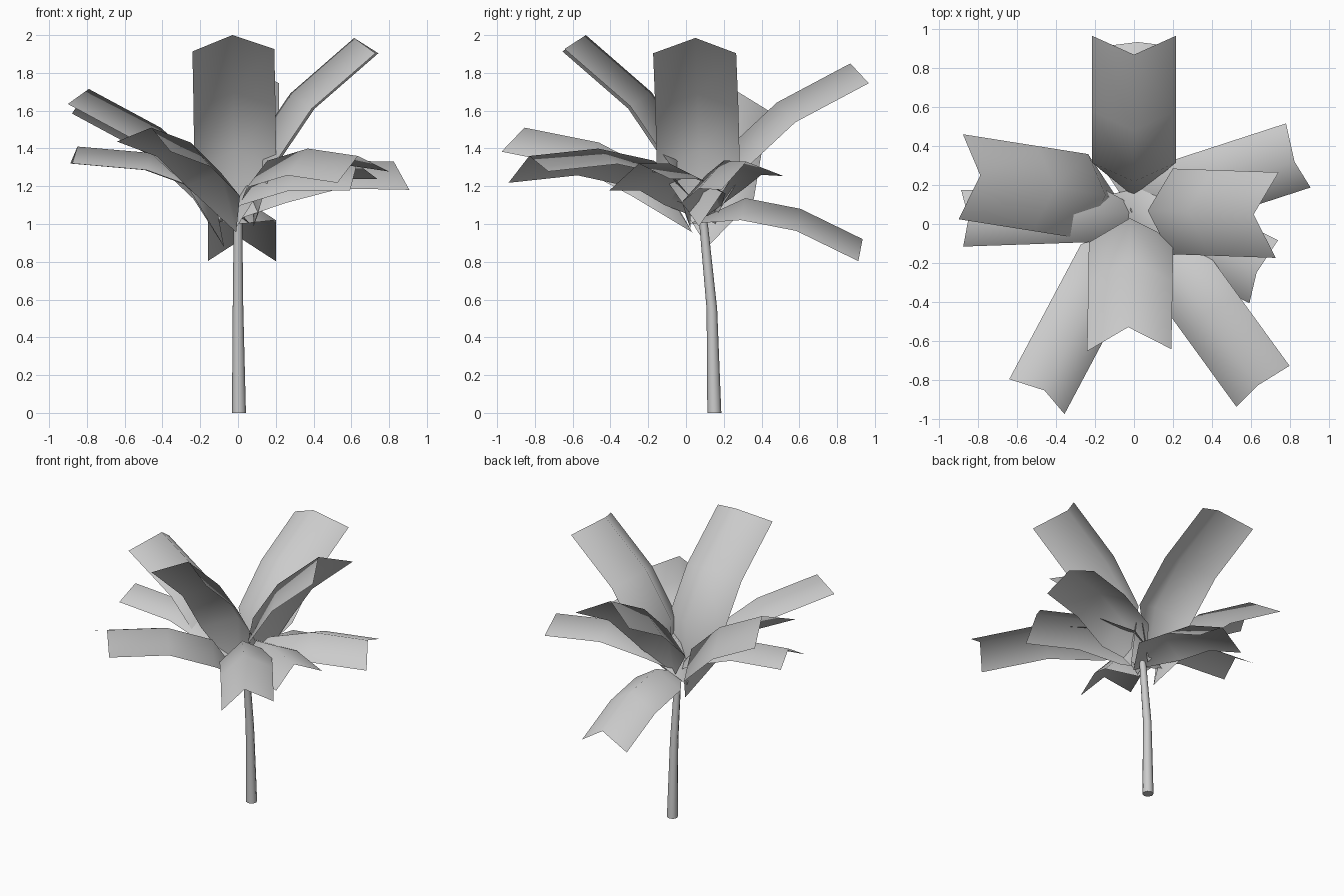
import bpy
import bmesh
from math import sin, cos, pi, radians
from mathutils import Vector, Matrix

cube = bpy.data.objects.get("Cube")
if cube:
    bpy.data.objects.remove(cube, do_unlink=True)

grey = bpy.data.materials.new("plain_grey")
grey.use_nodes = True
colour = (0.6, 0.6, 0.6, 1)
grey.diffuse_color = colour
grey.node_tree.nodes["Principled BSDF"].inputs["Base Color"].default_value = colour

BEND = 15
SEGMENTS = (0.44, 0.36)
ROOT_LENGTH = 0.33


def finish(bm, name):
    mesh = bpy.data.meshes.new(name)
    bm.to_mesh(mesh)
    bm.free()
    mesh.materials.append(grey)
    obj = bpy.data.objects.new(name, mesh)
    bpy.context.collection.objects.link(obj)
    return obj


def frond(name, tip, yaw, pitch, half_width, length, roll=0):
    """Folded strip traced back from its tip, closing to a pointed root."""
    turn = Matrix.Rotation(radians(yaw), 3, 'Z')

    def heading(angle):
        a = radians(angle)
        return turn @ Vector((cos(a), 0, sin(a)))

    # The same folded cross-section is carried along the whole frond
    spin = Matrix.Rotation(radians(roll), 3, heading(pitch + BEND))
    side = spin @ (turn @ Vector((0, half_width, 0)))
    drop = spin @ heading(pitch + BEND - 90) * half_width * 0.66

    ridge = [Vector(tip)]
    for i, seg in enumerate(SEGMENTS):
        ridge.append(ridge[-1] - heading(pitch + BEND * i) * seg * length)

    bm = bmesh.new()
    rows = [[bm.verts.new(p) for p in (m + drop + side, m, m + drop - side)]
            for m in ridge]
    for outer, inner in zip(rows, rows[1:]):
        for k in range(2):
            bm.faces.new((outer[k], outer[k + 1], inner[k + 1], inner[k]))
    # The root lies level with the lower edges of the fold
    root = bm.verts.new(ridge[-1] + drop
                        - heading(pitch + BEND * 2) * ROOT_LENGTH * length)
    for k in range(2):
        bm.faces.new((rows[-1][k], rows[-1][k + 1], root))
    bmesh.ops.recalc_face_normals(bm, faces=bm.faces)
    if sum(f.normal.z for f in bm.faces) < 0:
        bmesh.ops.reverse_faces(bm, faces=bm.faces)
    for f in bm.faces:
        f.smooth = True
    return finish(bm, name)


# Upper, larger fronds
frond("upper_back_frond", (0, 0.87, 1.85), 90, 28, 0.217, 1)
frond("upper_front_frond", (-0.03, -0.53, 2.0), -91, 41, 0.217, 1.05, 3)
frond("upper_left_frond", (0.615, 0.05, 1.985), -2, 41, 0.22, 1.02)
frond("upper_right_frond", (-0.79, 0.25, 1.715), 171, 28, 0.22, 1, 9)

# Lower, smaller fronds
frond("lower_right_frond", (-0.85, 0.03, 1.41), 182, 5, 0.145, 0.9)
frond("front_right_frond", (-0.46, -0.855, 1.51), -118, 10, 0.17, 1.03, -10)
frond("front_left_frond", (0.635, -0.83, 1.36), -54, -5, 0.175, 1.03, 10)
frond("back_left_frond", (0.825, 0.32, 1.33), 18, -1, 0.18, 0.87, 12)
frond("side_left_frond", (0.63, -0.25, 1.32), -27, 0, 0.18, 0.82, 10)
frond("lower_back_frond", (0.02, 0.935, 0.92), 90, -26, 0.18, 0.83)

# Slender curved trunk
SIDES = 8
bm = bmesh.new()
rings = []
for x, y, z, r in ((0.005, 0.15, 0, 0.037), (0, 0.137, 0.55, 0.028),
                   (0, 0.095, 0.98, 0.023), (0, 0.075, 1.14, 0.02)):
    rings.append([bm.verts.new((x + r * cos(2 * pi * i / SIDES),
                                y + r * sin(2 * pi * i / SIDES), z))
                  for i in range(SIDES)])
for low, high in zip(rings, rings[1:]):
    for i in range(SIDES):
        j = (i + 1) % SIDES
        bm.faces.new((low[i], low[j], high[j], high[i])).smooth = True
bm.faces.new(rings[0][::-1])
bm.faces.new(rings[-1])
trunk = finish(bm, "trunk")
bpy.ops.object.select_all(action='DESELECT')
trunk.select_set(True)
bpy.context.view_layer.objects.active = trunk
bpy.ops.object.shade_smooth_by_angle(angle=radians(50))
